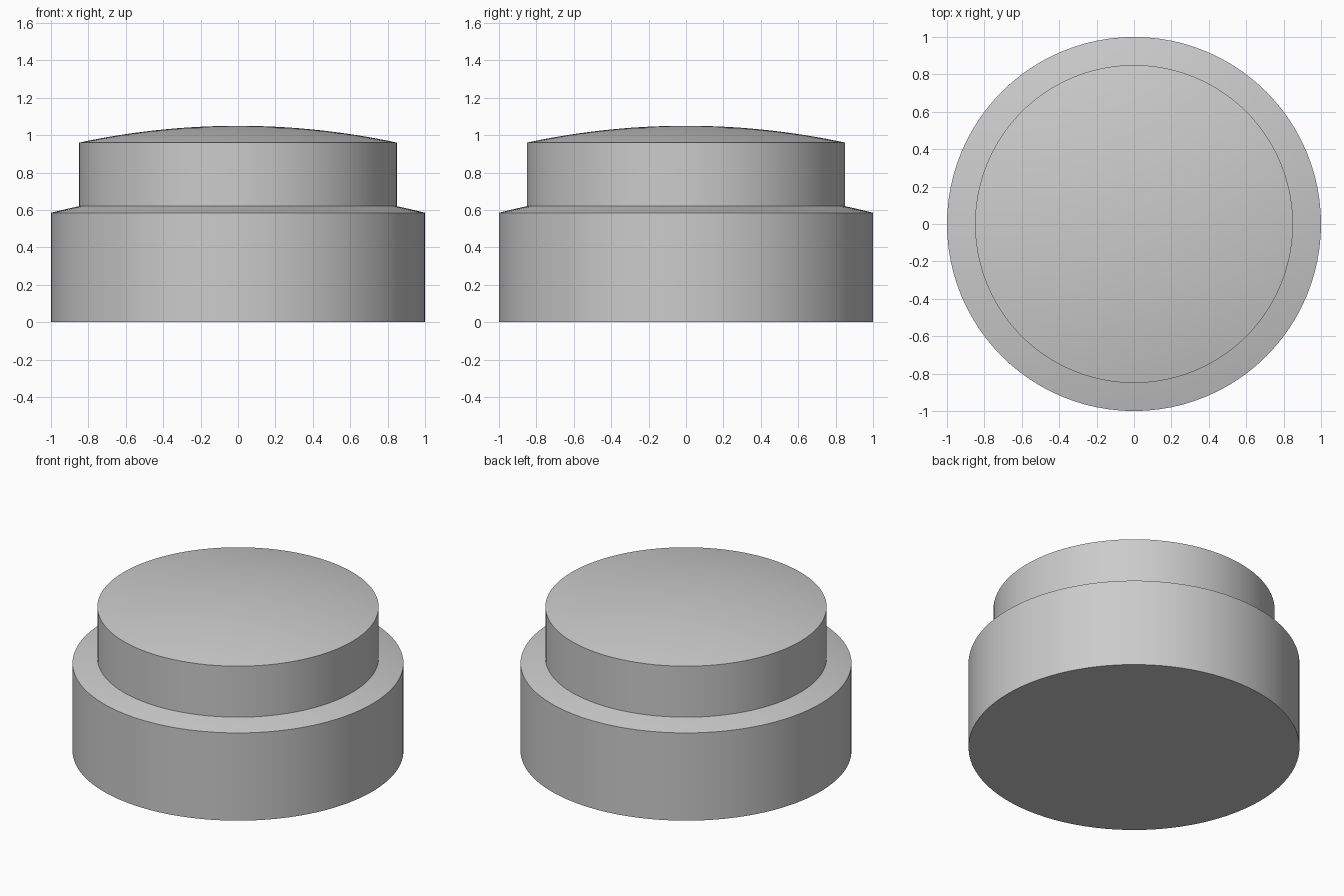
import bpy
import bmesh
import math

cube = bpy.data.objects.get("Cube")
if cube:
    bpy.data.objects.remove(cube, do_unlink=True)

SIDES = 96
BASE_R, BASE_EDGE = 1.0, 0.585
CAP_R, CAP_EDGE, CAP_TOP = 0.85, 0.96, 1.05
DOME_R = (CAP_R ** 2 + (CAP_TOP - CAP_EDGE) ** 2) / (2 * (CAP_TOP - CAP_EDGE))

grey = bpy.data.materials.new("light grey")
grey.use_nodes = True
colour = (0.6, 0.6, 0.6, 1)
grey.diffuse_color = colour
grey.node_tree.nodes["Principled BSDF"].inputs["Base Color"].default_value = colour


def arc(r_out, r_in, z_edge, steps):
    """Points up a shallow sphere from its rim towards the axis."""
    centre = z_edge - math.sqrt(DOME_R ** 2 - r_out ** 2)
    radii = [r_out + (r_in - r_out) * i / steps for i in range(steps + 1)]
    return [(r, centre + math.sqrt(DOME_R ** 2 - r * r)) for r in radii]


def lathe(name, profile):
    """Spin a (radius, height) profile around the z axis."""
    bm = bmesh.new()
    verts = [bm.verts.new((r, 0, z)) for r, z in profile]
    edges = [bm.edges.new(pair) for pair in zip(verts, verts[1:])]
    bmesh.ops.spin(bm, geom=verts + edges, cent=(0, 0, 0), axis=(0, 0, 1),
                   angle=math.tau, steps=SIDES, use_merge=True)
    bmesh.ops.remove_doubles(bm, verts=bm.verts, dist=1e-5)
    bmesh.ops.recalc_face_normals(bm, faces=bm.faces)
    mesh = bpy.data.meshes.new(name)
    bm.to_mesh(mesh)
    bm.free()
    mesh.materials.append(grey)
    obj = bpy.data.objects.new(name, mesh)
    bpy.context.collection.objects.link(obj)
    bpy.ops.object.select_all(action='DESELECT')
    obj.select_set(True)
    bpy.context.view_layer.objects.active = obj
    # The shoulder and crown meet the walls at crisp rims
    bpy.ops.object.shade_smooth_by_angle(angle=math.radians(30))
    return obj


# Wide drum with a gently domed shoulder, ending where the cap covers it
shoulder = arc(BASE_R, CAP_R, BASE_EDGE, 4)
lathe("base_drum", [(0, 0), (BASE_R, 0)] + shoulder)

# Narrower cap with a shallow domed crown
lathe("domed_cap", [(CAP_R, shoulder[-1][1])] + arc(CAP_R, 0, CAP_EDGE, 16))
